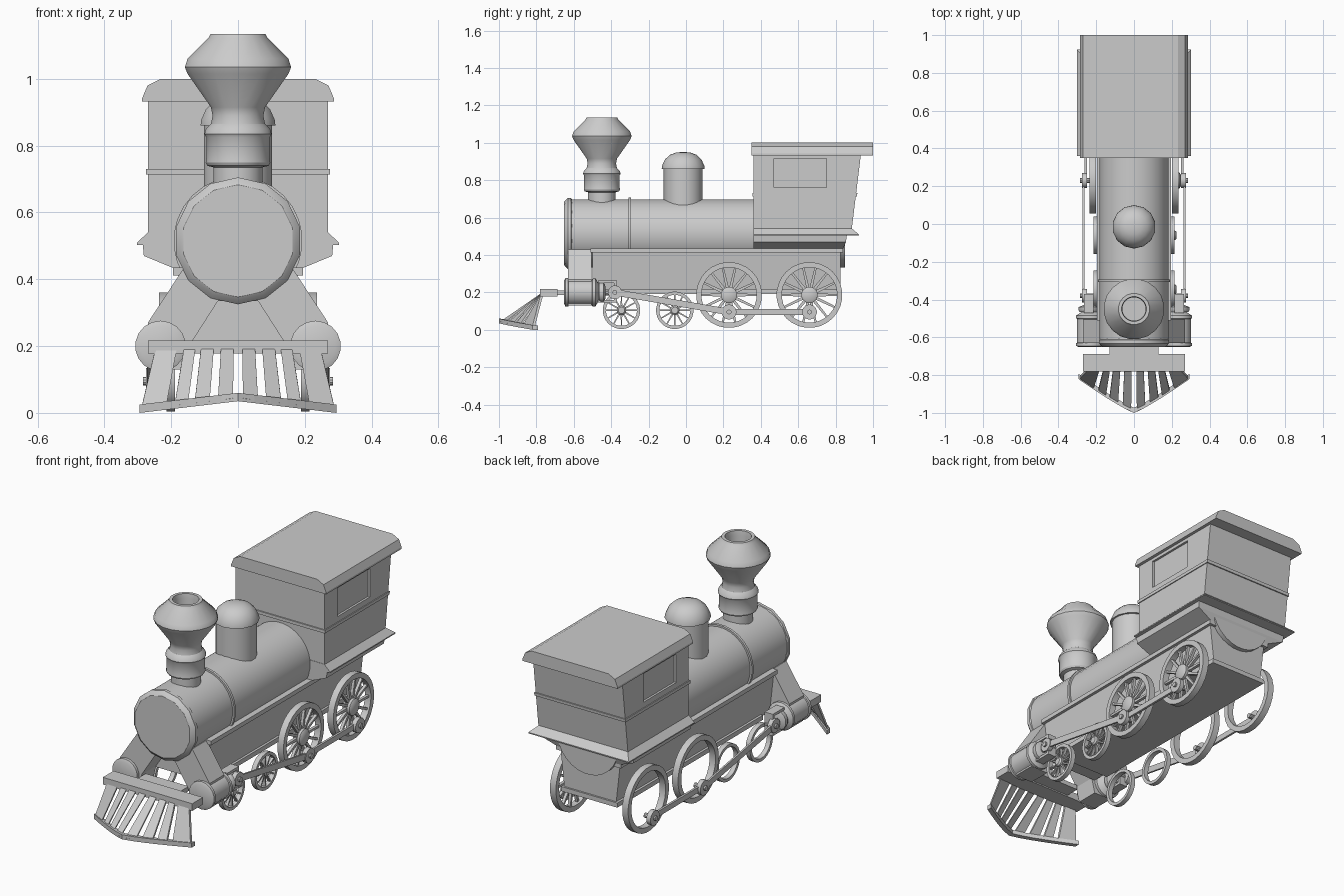
import bpy, bmesh, math

if "Cube" in bpy.data.objects:
    bpy.data.objects.remove(bpy.data.objects["Cube"])

GREY = bpy.data.materials.new("plain grey")
GREY.diffuse_color = (0.6, 0.6, 0.6, 1)
GREY.use_nodes = True
GREY.node_tree.nodes["Principled BSDF"].inputs["Base Color"].default_value = GREY.diffuse_color


def finish(name, bm, smooth=True):
    bmesh.ops.remove_doubles(bm, verts=bm.verts, dist=1e-5)
    bmesh.ops.recalc_face_normals(bm, faces=bm.faces)
    me = bpy.data.meshes.new(name)
    bm.to_mesh(me)
    bm.free()
    me.materials.append(GREY)
    ob = bpy.data.objects.new(name, me)
    bpy.context.collection.objects.link(ob)
    if smooth:
        bpy.ops.object.select_all(action='DESELECT')
        ob.select_set(True)
        bpy.context.view_layer.objects.active = ob
        bpy.ops.object.shade_smooth_by_angle(angle=math.radians(32))
    return ob


def add_loft(bm, loops, caps=True, closed=False):
    rings = [[bm.verts.new(p) for p in loop] for loop in loops]
    n = len(rings[0])
    pairs = list(zip(rings, rings[1:])) + ([(rings[-1], rings[0])] if closed else [])
    for a, b in pairs:
        for i in range(n):
            j = (i + 1) % n
            bm.faces.new((a[i], a[j], b[j], b[i]))
    if caps and not closed:
        bm.faces.new(rings[0])
        bm.faces.new(rings[-1])


def loft(name, loops, smooth=False):
    bm = bmesh.new()
    add_loft(bm, loops)
    return finish(name, bm, smooth)


def place(axis, u, v, t):
    return {'X': (t, u, v), 'Y': (u, t, v), 'Z': (u, v, t)}[axis]


def prism(name, axis, pts, a, b):
    return loft(name, [[place(axis, u, v, t) for u, v in pts] for t in (a, b)])


def box(name, x0, x1, y0, y1, z0, z1):
    return prism(name, 'Z', [(x0, y0), (x1, y0), (x1, y1), (x0, y1)], z0, z1)


def rings(axis, centre, profile, n):
    # profile holds (radius, position along axis)
    cu, cv = centre
    return [[place(axis, cu + r * math.cos(2 * math.pi * (k + .5) / n),
                   cv + r * math.sin(2 * math.pi * (k + .5) / n), t)
             for k in range(n)] for r, t in profile]


def lathe(name, axis, centre, profile, n=20, closed=False):
    bm = bmesh.new()
    add_loft(bm, rings(axis, centre, profile, n), closed=closed)
    return finish(name, bm)


def rect(x, y0, y1, z):
    return [(-x, y0, z), (x, y0, z), (x, y1, z), (-x, y1, z)]


# Boiler, its front cap and band
BZ = 0.515
lathe("boiler", 'Y', (0, BZ), [(.183, -.63), (.183, .85)], 28)
lathe("boiler_front", 'Y', (0, BZ), [(.168, -.652), (.178, -.645), (.19, -.632), (.19, -.615), (.183, -.61)], 14)
lathe("boiler_band", 'Y', (0, BZ), [(.18, -.307), (.193, -.307), (.193, -.293), (.18, -.293)], 28, True)

# Chimney with an open top
lathe("chimney", 'Z', (0, -.45), [
    (.075, .66), (.075, .735), (.093, .74), (.098, .75), (.096, .765), (.096, .825), (.102, .835),
    (.097, .85), (.082, .865), (.077, .89), (.082, .915), (.153, 1.015), (.161, 1.035),
    (.153, 1.06), (.09, 1.122), (.083, 1.135), (.066, 1.135), (.062, 1.11), (.062, .95)], 20)

# Steam dome
lathe("dome", 'Z', (0, -.015), [(.104, .64), (.104, .86)], 18)
lathe("dome_cap", 'Z', (0, -.015), [(.10, .86), (.115, .86), (.113, .877), (.098, .91),
                                    (.072, .935), (.04, .947), (.012, .95)], 14)

# Running board, firebox body and lower frame
box("running_board", -.195, .195, -.51, .84, .412, .435)
loft("lower_body", [rect(.155, -.5, .825, .2), rect(.18, -.5, .825, .42)])
box("frame", -.17, .17, -.42, .835, .19, .215)

# Cylinder saddle with an arch under the boiler
half = [(.06, .335), (.14, .21), (.16, .13), (.265, .13), (.27, .27), (.165, .43)]
prism("saddle", 'Y', half + [(-x, z) for x, z in reversed(half)], -.63, -.505)

# Cab: walls, belt, skirt, underside and roof
cab = loft("cab", [rect(.27, .362, .884, .52), rect(.27, .362, .936, .945)])
cutter = box("window_cutter", .258, .4, .47, .75, .76, .915)
cutter2 = box("window_cutter_left", -.4, -.258, .47, .75, .76, .915)
for c in (cutter, cutter2):
    c.hide_render = True
    c.hide_viewport = True
    c.display_type = 'WIRE'
    m = cab.modifiers.new("window", 'BOOLEAN')
    m.operation = 'DIFFERENCE'
    m.object = c
loft("cab_belt", [rect(.275, .355, .914, .713), rect(.275, .355, .916, .73)])
loft("cab_skirt", [rect(.303, .36, .925, .503), rect(.303, .36, .925, .509), rect(.268, .36, .886, .542)])
loft("cab_underside", [rect(.19, .36, .84, .432), rect(.282, .36, .855, .47), rect(.285, .36, .86, .505)])
prism("roof", 'Y', [(-.287, .932), (.287, .932), (.287, .942), (.271, .98), (.232, 1.0),
                    (-.232, 1.0), (-.271, .98), (-.287, .942)], .35, 1.0)

# Pilot beam and its link to the saddle
box("pilot_beam", -.27, .27, -.78, -.688, .178, .217)
box("pilot_link", -.13, .13, -.69, -.61, .185, .21)


def nose(x):
    # Bottom edge of the cowcatcher
    k = abs(x) / .295
    return (x, -1 + .18 * k ** 1.15, .045 - .035 * k)


# Cowcatcher slats and bottom rim
for s in (-1, 1):
    for i, (a, b) in enumerate([(.015, .06), (.085, .13), (.15, .19), (.215, .29)]):
        low = [nose(s * a), nose(s * b)]
        top = [(s * a * .85, -.775, .195), (s * b * .85, -.775, .195)]
        face = low + top[::-1]
        loft("cowcatcher_slat", [face, [(x, y + .014, z + .002) for x, y, z in face]])
sections = []
for k in range(-6, 7):
    x, y, z = nose(.295 * k / 6)
    sections.append([(x, y, z - .01), (x, y + .028, z - .01), (x, y + .028, z + .012), (x, y, z + .015)])
loft("cowcatcher_rim", sections)


def wheel(name, s, y, z, r, x0, x1, tyre, hub, count):
    # The right-hand wheels carry spokes and hubs; the left-hand ones are open rims
    bm = bmesh.new()
    add_loft(bm, rings('X', (y, z), [(r, s * x0), (r, s * x1), (r - tyre, s * x1), (r - tyre, s * x0)], 28),
             closed=True)
    if s > 0:
        mid = (x0 + x1) / 2
        add_loft(bm, rings('X', (y, z), [(hub, x0), (hub, x1 + .004), (hub * .7, x1 + .012)], 16))
        for k in range(count):
            a = 2 * math.pi * k / count
            c, d = math.cos(a), math.sin(a)
            loops = []
            for q, w in ((hub * .8, r * .045), (r - tyre * .6, r * .03)):
                loops.append([(mid + e, y + q * c - f * w * d, z + q * d + f * w * c)
                              for e, f in ((-.008, -1), (.008, -1), (.008, 1), (-.008, 1))])
            add_loft(bm, loops)
    finish(name, bm)


def rod(name, s, p, q, w, x0, x1):
    dy, dz = q[0] - p[0], q[1] - p[1]
    l = math.hypot(dy, dz)
    ny, nz = -dz / l * w, dy / l * w
    prism(name, 'X', [(p[0] - ny, p[1] - nz), (q[0] - ny, q[1] - nz), (q[0] + ny, q[1] + nz),
                      (p[0] + ny, p[1] + nz)], s * x0, s * x1)


for s in (-1, 1):
    # Wheels
    for y in (.23, .66):
        wheel("driving_wheel", s, y, .186, .176, .2, .236, .028, .044, 14)
    for y in (-.345, -.06):
        wheel("small_wheel", s, y, .104, .1, .188, .214, .017, .025, 12)

    # Steam cylinder with end flanges
    lathe("steam_cylinder", 'Y', (s * .232, .2), [
        (.06, -.652), (.076, -.645), (.076, -.63), (.07, -.628), (.07, -.502), (.076, -.5),
        (.076, -.485), (.06, -.475), (.045, -.465)], 18)

    # Crosshead guides and piston rod
    lathe("piston_rod", 'Y', (s * .25, .2), [(.016, -.48), (.016, -.38)], 10)
    lathe("cylinder_gland", 'Y', (s * .24, .2), [(.05, -.465), (.055, -.455), (.055, -.44), (.03, -.43)], 14)
    xs = sorted((s * .215, s * .265))
    for z in (.145, .25):
        box("guide_bar", *xs, -.47, -.37, z, z + .014)
    box("guide_bracket", *xs, -.385, -.37, .145, .264)

    # Connecting and coupling rods with crank pins
    rod("connecting_rod", s, (-.38, .2), (.23, .095), .017, .262, .272)
    rod("coupling_rod", s, (.23, .095), (.66, .095), .015, .25, .262)
    for y, z, r in ((-.38, .2, .037), (.23, .095, .04), (.66, .095, .04)):
        lathe("rod_end", 'X', (y, z), [(r, s * .25), (r, s * .275)], 16)
        lathe("crank_pin", 'X', (y, z), [(.013, s * .215), (.013, s * .285)], 10)
